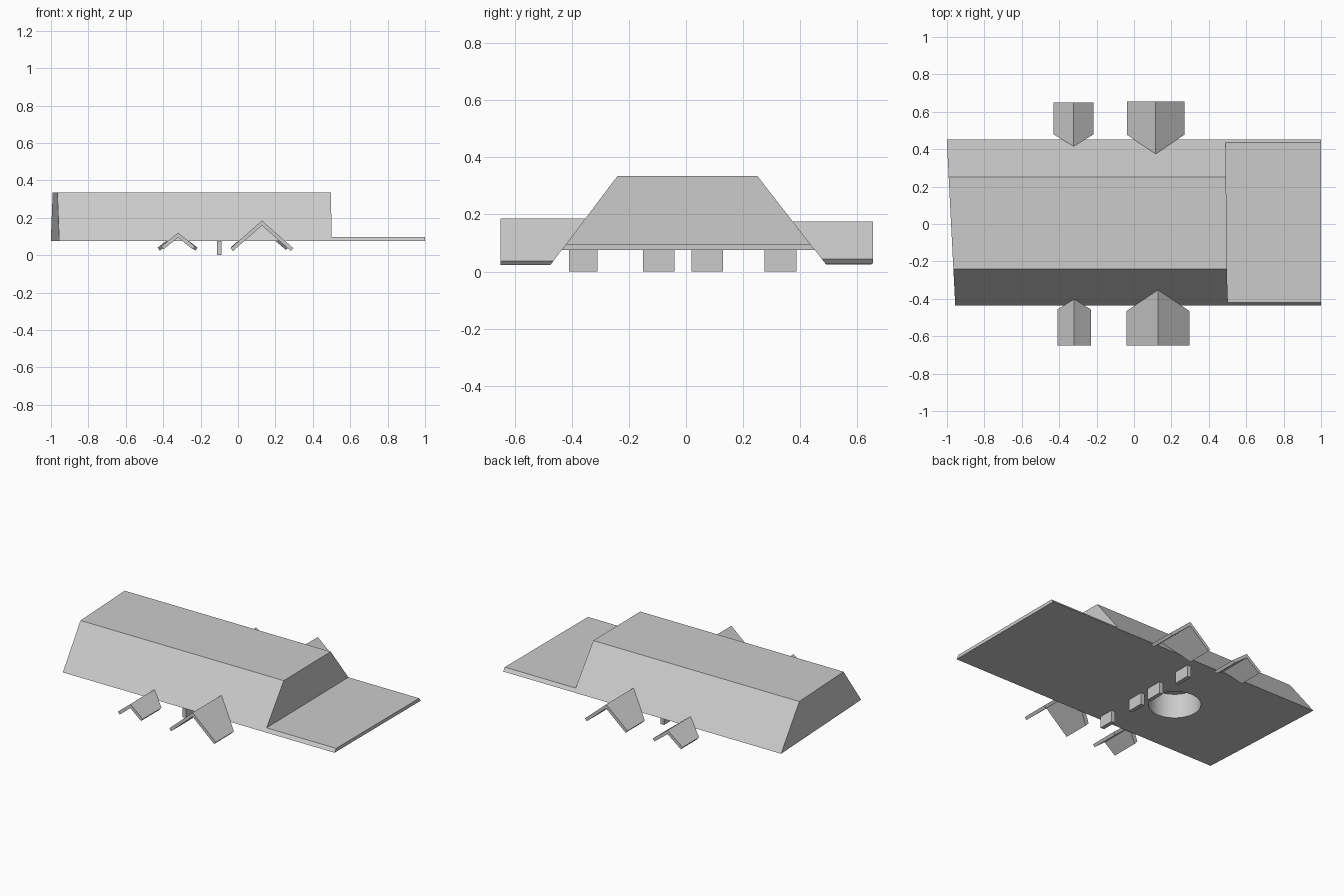
import bpy, bmesh, math

if "Cube" in bpy.data.objects:
    bpy.data.objects.remove(bpy.data.objects["Cube"])

Z0, Z_TOP, Z_DECK = 0.075, 0.335, 0.097


def side_y(side, z):
    """y of the sloping hull side at height z (side -1 front, +1 back)."""
    base, top = (-0.436, -0.24) if side < 0 else (0.452, 0.25)
    return base + (top - base) * (z - Z0) / (Z_TOP - Z0)


def loft(name, ring_a, ring_b):
    """Solid between two matching closed rings."""
    bm = bmesh.new()
    a = [bm.verts.new(p) for p in ring_a]
    b = [bm.verts.new(p) for p in ring_b]
    n = len(a)
    for i in range(n):
        j = (i + 1) % n
        bm.faces.new((a[i], a[j], b[j], b[i]))
    bm.faces.new(a)
    bm.faces.new(b)
    bmesh.ops.recalc_face_normals(bm, faces=bm.faces)
    mesh = bpy.data.meshes.new(name)
    bm.to_mesh(mesh)
    bm.free()
    obj = bpy.data.objects.new(name, mesh)
    bpy.context.collection.objects.link(obj)
    return obj


def section(z_top, x_of_y):
    """Trapezoid hull section on a slightly skewed upright plane."""
    pts = [(side_y(s, z), z) for s, z in
           ((-1, Z0), (1, Z0), (1, z_top), (-1, z_top))]
    return [(x_of_y(y), y, z) for y, z in pts]


def rear_x(y):
    return -0.978 - 0.051 * y


def step_x(y):
    return 0.495 - 0.011 * y


# Hull and low deck
hull = loft("hull", section(Z_TOP, rear_x), section(Z_TOP, step_x))
loft("deck", section(Z_DECK, step_x), section(Z_DECK, lambda y: 1.0))

# Round recess in the underside
bpy.ops.mesh.primitive_cylinder_add(vertices=48, radius=0.155, depth=0.32,
                                    location=(-0.33, -0.02, Z0))
cutter = bpy.context.object
cutter.name = "recess_cutter"
cutter.hide_render = True
mod = hull.modifiers.new("recess", 'BOOLEAN')
mod.operation = 'DIFFERENCE'
mod.solver = 'EXACT'
mod.object = cutter
bpy.context.view_layer.objects.active = hull
bpy.ops.object.modifier_apply(modifier=mod.name)
bpy.data.objects.remove(cutter)
bpy.ops.object.select_all(action='DESELECT')
hull.select_set(True)
bpy.ops.object.shade_smooth_by_angle(angle=math.radians(25))


def canopy(name, side, x, half, z_apex, z_tip, y_out, t=0.02):
    """Folded roof plate whose inner end follows the hull slope."""
    drop = z_apex - z_tip
    length = math.hypot(half, drop)
    nx, nz = t * drop / length, t * half / length
    z_in = z_apex - t * length / half
    prof = [(-half, z_tip), (0, z_apex), (half, z_tip),
            (half - nx, z_tip - nz), (0, z_in), (-half + nx, z_tip - nz)]
    loft(name, [(x + px, y_out, z) for px, z in prof],
         [(x + px, side_y(side, z), z) for px, z in prof])


# Side canopies
canopy("front_small_canopy", -1, -0.32, 0.09, 0.12, 0.047, -0.65)
canopy("front_large_canopy", -1, 0.128, 0.168, 0.185, 0.037, -0.65)
canopy("back_small_canopy", 1, -0.323, 0.107, 0.122, 0.04, 0.65)
canopy("back_large_canopy", 1, 0.116, 0.153, 0.175, 0.043, 0.655)

# Row of feet under the hull
for i, (y0, y1) in enumerate(((-0.41, -0.31), (-0.15, -0.04),
                              (0.02, 0.13), (0.275, 0.387))):
    ring = [(-0.113, y0), (-0.087, y0), (-0.087, y1), (-0.113, y1)]
    loft(f"foot_{i + 1}", [(x, y, 0) for x, y in ring],
         [(x, y, Z0) for x, y in ring])
